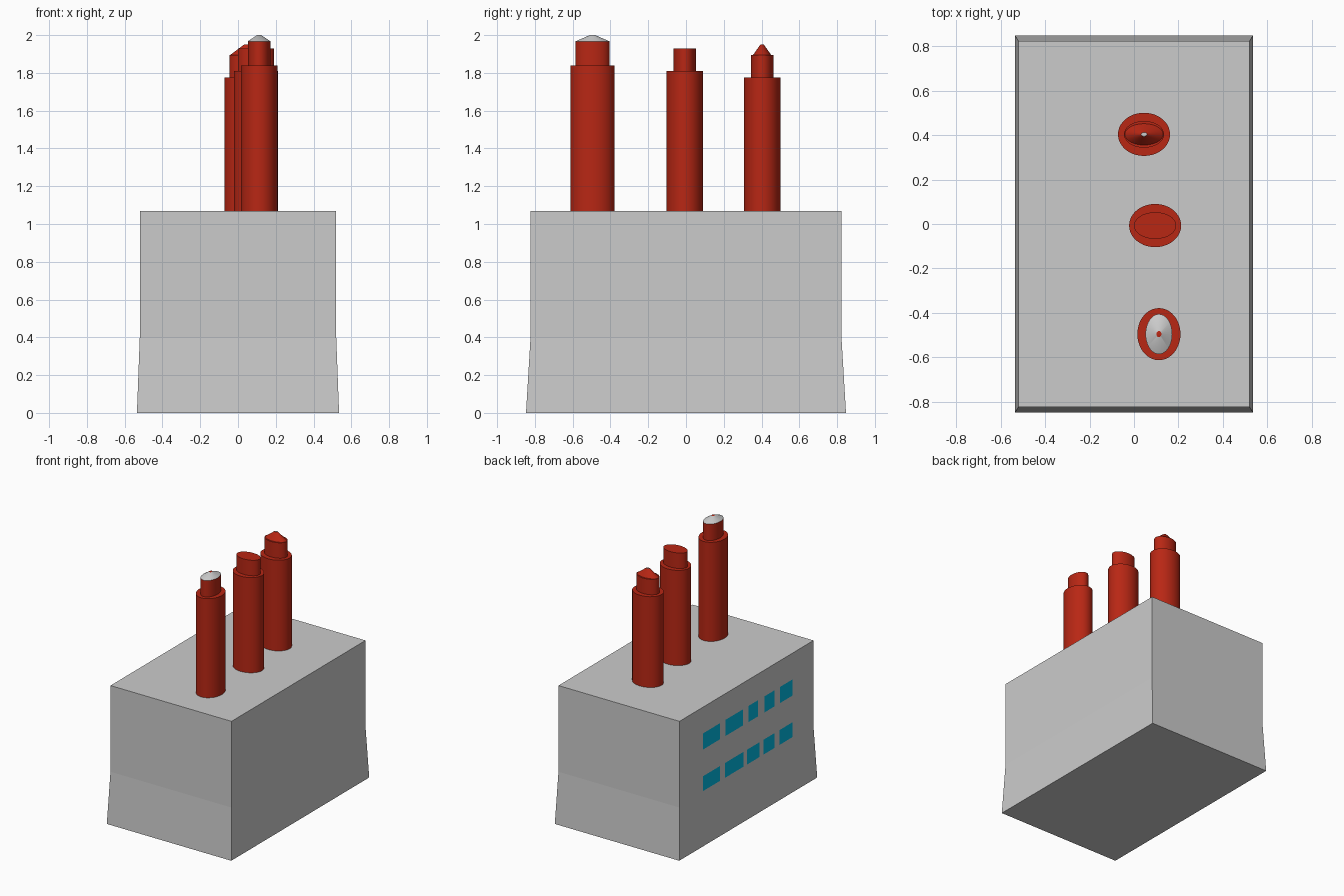
import bpy, bmesh
from math import cos, sin, pi

if "Cube" in bpy.data.objects:
    bpy.data.objects.remove(bpy.data.objects["Cube"])


def material(name, rgb):
    m = bpy.data.materials.new(name)
    m.diffuse_color = (*rgb, 1)
    m.use_nodes = True
    m.node_tree.nodes["Principled BSDF"].inputs["Base Color"].default_value = m.diffuse_color
    return m


RED = material("red_brick", (0.48, 0.02, 0.007))
BLUE = material("blue_glass", (0.0, 0.48, 0.75))
GREY = material("cap_grey", (0.8, 0.8, 0.8))


def loft(bm, rings):
    """Join successive rings of points with quads and cap both ends."""
    loops = [[bm.verts.new(p) for p in ring] for ring in rings]
    n = len(loops[0])
    for a, b in zip(loops, loops[1:]):
        for i in range(n):
            j = (i + 1) % n
            bm.faces.new((a[i], a[j], b[j], b[i]))
    bm.faces.new(loops[0][::-1])
    bm.faces.new(loops[-1])


def finish(bm, name, mat=None, smooth=False):
    bmesh.ops.recalc_face_normals(bm, faces=bm.faces)
    me = bpy.data.meshes.new(name)
    bm.to_mesh(me)
    bm.free()
    ob = bpy.data.objects.new(name, me)
    bpy.context.collection.objects.link(ob)
    if mat:
        me.materials.append(mat)
    if smooth:
        bpy.context.view_layer.objects.active = ob
        ob.select_set(True)
        bpy.ops.object.shade_smooth_by_angle(angle=pi / 6)
        ob.select_set(False)
    return ob


def rect(hx, hy, z):
    return [(-hx, -hy, z), (hx, -hy, z), (hx, hy, z), (-hx, hy, z)]


def oval_stack(name, cx, cy, profile, mat):
    """Elliptical lathe: profile is (radius x, radius y, z) from bottom to top."""
    n = 40
    bm = bmesh.new()
    loft(bm, [[(cx + rx * cos(2 * pi * i / n), cy + ry * sin(2 * pi * i / n), z)
               for i in range(n)] for rx, ry, z in profile])
    return finish(bm, name, mat, True)


# Factory block with a flared base
bm = bmesh.new()
loft(bm, [rect(0.535, 0.847, 0), rect(0.52, 0.823, 0.40), rect(0.52, 0.823, 1.07)])
finish(bm, "factory_block")

# Chimneys: wide oval stack with a narrower oval neck
ROOF = 1.07
chimneys = [
    ("front", 0.112, -0.495, 0.097, 0.117, 1.84, 0.06, 0.09, 1.967),
    ("middle", 0.095, -0.007, 0.117, 0.097, 1.81, 0.095, 0.06, 1.93),
    ("back", 0.045, 0.403, 0.117, 0.097, 1.775, 0.09, 0.06, 1.895),
]
for tag, cx, cy, rx, ry, top, nx, ny, ntop in chimneys:
    oval_stack(f"{tag}_chimney", cx, cy,
               [(rx, ry, ROOF), (rx, ry, top), (nx, ny, top), (nx, ny, ntop)], RED)

# Conical caps with a small contrasting tip
front_cap = oval_stack("front_cap", 0.112, -0.495,
                       [(0.06, 0.09, 1.967), (0.011, 0.014, 2.0)], GREY)
back_cap = oval_stack("back_cap", 0.045, 0.403,
                      [(0.086, 0.048, 1.895), (0.013, 0.009, 1.95)], RED)
for cap, tip in ((front_cap, RED), (back_cap, GREY)):
    cap.data.materials.append(tip)
    max(cap.data.polygons, key=lambda p: p.center.z).material_index = 1

# Two rows of windows on the left wall
rows = {
    "upper": (0.743, 0.868, [(0.54, 0.33), (0.26, 0.05), (-0.02, -0.14),
                             (-0.22, -0.34), (-0.41, -0.56)]),
    "lower": (0.42, 0.535, [(0.54, 0.33), (0.27, 0.04), (0.0, -0.155),
                            (-0.205, -0.34), (-0.40, -0.56)]),
}
for row, (z0, z1, spans) in rows.items():
    bm = bmesh.new()
    for y0, y1 in spans:
        bm.faces.new([bm.verts.new((-0.523, y, z)) for y, z in
                      ((y0, z0), (y1, z0), (y1, z1), (y0, z1))])
    for f in bm.faces:
        f.normal_update()
        if f.normal.x > 0:
            f.normal_flip()
    me = bpy.data.meshes.new(f"{row}_windows")
    bm.to_mesh(me)
    bm.free()
    me.materials.append(BLUE)
    bpy.context.collection.objects.link(bpy.data.objects.new(f"{row}_windows", me))
